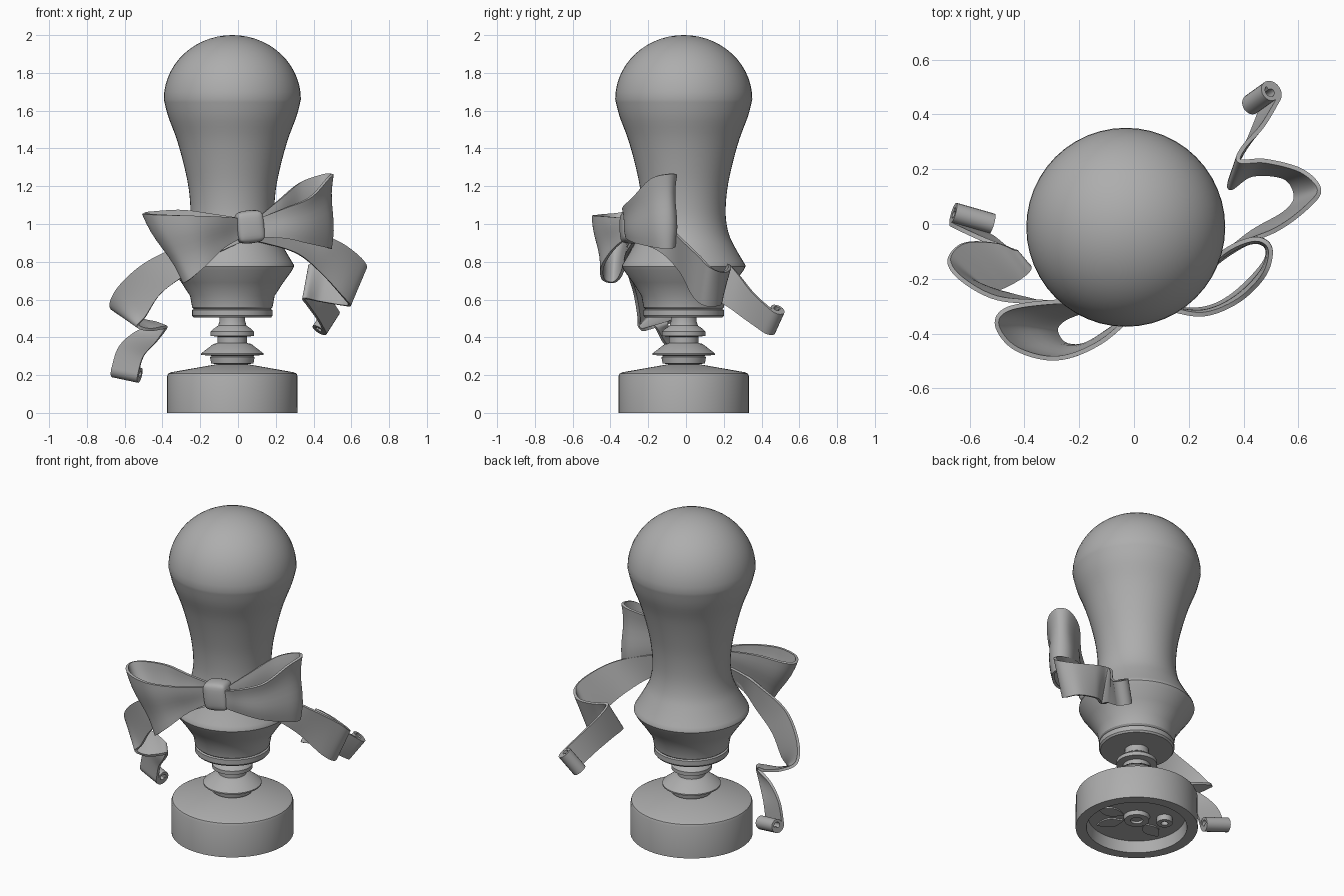
import bpy
import bmesh
import math
from mathutils import Vector

CX, CY = -0.03, -0.012   # axis of the turned parts

grey = bpy.data.materials.new("plain_grey")
grey.diffuse_color = (0.42, 0.42, 0.42, 1)


def finish(name, bm, angle=35, solid=0, subsurf=0):
    bmesh.ops.recalc_face_normals(bm, faces=bm.faces[:])
    me = bpy.data.meshes.new(name)
    bm.to_mesh(me)
    bm.free()
    me.materials.append(grey)
    ob = bpy.data.objects.new(name, me)
    bpy.context.collection.objects.link(ob)
    bpy.ops.object.select_all(action='DESELECT')
    ob.select_set(True)
    bpy.context.view_layer.objects.active = ob
    if solid:
        m = ob.modifiers.new("thickness", 'SOLIDIFY')
        m.thickness = solid
        m.offset = 0
        bpy.ops.object.modifier_apply(modifier=m.name)
    if subsurf:
        m = ob.modifiers.new("smooth", 'SUBSURF')
        m.levels = subsurf
        bpy.ops.object.modifier_apply(modifier=m.name)
    bpy.ops.object.shade_smooth_by_angle(angle=math.radians(angle))
    return ob


def spline(pts, steps):
    """Smooth curve through the points."""
    out = []
    for i in range(len(pts) - 1):
        p0, p1 = pts[max(i - 1, 0)], pts[i]
        p2, p3 = pts[i + 1], pts[min(i + 2, len(pts) - 1)]
        for k in range(steps):
            t = k / steps
            out.append(0.5 * (2 * p1 + (p2 - p0) * t
                              + (2 * p0 - 5 * p1 + 4 * p2 - p3) * t * t
                              + (3 * p1 - p0 - 3 * p2 + p3) * t ** 3))
    return out + [pts[-1]]


def lathe(name, profile, cx=CX, cy=CY, n=48, angle=28):
    """Turn (radius, height) points about a vertical axis."""
    bm = bmesh.new()
    rings = []
    for r, z in profile:
        if r < 1e-4:
            rings.append([bm.verts.new((cx, cy, z))] * n)
        else:
            rings.append([bm.verts.new((cx + r * math.cos(2 * math.pi * i / n),
                                        cy + r * math.sin(2 * math.pi * i / n), z))
                          for i in range(n)])
    for a, b in zip(rings, rings[1:]):
        for i in range(n):
            j = (i + 1) % n
            quad = list(dict.fromkeys((a[i], a[j], b[j], b[i])))
            if len(quad) > 2:
                bm.faces.new(quad)
    return finish(name, bm, angle)


def ribbon(name, rows, curl=None, pleat=0.0, cols=8):
    """Band lofted between two edges; curl is the side its end rolls towards."""
    top = [Vector(r[:3]) for r in rows]
    low = [Vector(r[3:]) for r in rows]
    top, low = spline(top, 8), spline(low, 8)
    if curl:
        half = (top[-1] - low[-1]) / 2
        mid = (top[-1] + low[-1]) / 2
        axis = half.normalized()
        t = mid - (top[-3] + low[-3]) / 2
        t = (t - axis * t.dot(axis)).normalized()
        n = axis.cross(t)
        if n.dot(Vector(curl)) < 0:
            n = -n
        centre = mid + n * 0.04
        for k in range(1, 29):
            a = k / 28 * 2.9 * math.pi
            r = 0.04 - 0.022 * k / 28
            p = centre - n * r * math.cos(a) + t * r * math.sin(a)
            top.append(p + half)
            low.append(p - half)
    bm = bmesh.new()
    grid = []
    count = len(top)
    for i, (a, b) in enumerate(zip(top, low)):
        fade = math.sin(math.pi * i / (count - 1)) if pleat else 0
        tangent = top[min(i + 1, count - 1)] - top[max(i - 1, 0)]
        n = (a - b).cross(tangent).normalized()
        grid.append([bm.verts.new(a.lerp(b, j / cols)
                     + n * pleat * fade * math.sin(2 * math.pi * j / cols))
                     for j in range(cols + 1)])
    for a, b in zip(grid, grid[1:]):
        for j in range(cols):
            bm.faces.new((a[j], a[j + 1], b[j + 1], b[j]))
    return finish(name, bm, 50, solid=0.016)


# padded body: foot, flared hips, waist and domed top
shoulders = [Vector(p) for p in (
    (0.325, 0.785), (0.275, 0.87), (0.238, 0.95), (0.222, 1.05), (0.23, 1.18),
    (0.256, 1.31), (0.295, 1.45), (0.34, 1.57), (0.363, 1.66))]
body = [(0, 0.505), (0.205, 0.505), (0.213, 0.515), (0.213, 0.545), (0.203, 0.55),
        (0.213, 0.56), (0.224, 0.62), (0.27, 0.69), (0.317, 0.755), (0.327, 0.775)]
body += [tuple(p) for p in spline(shoulders, 4)]
body += [(0.363 * math.cos(a), 1.66 + 0.34 * math.sin(a))
         for a in (math.pi / 2 * k / 14 for k in range(1, 15))]
lathe("padded_body", body)

# turned spindle
lathe("spindle", [(0, 0.51), (0.068, 0.51), (0.068, 0.485), (0.075, 0.462), (0.1, 0.445),
                  (0.115, 0.43), (0.115, 0.408), (0.078, 0.403), (0.078, 0.37), (0.1, 0.365),
                  (0.165, 0.315), (0.165, 0.307), (0.108, 0.302), (0.118, 0.295),
                  (0.112, 0.262), (0.08, 0.257), (0.08, 0.23), (0, 0.23)])

# round base with recessed underside
lathe("base", [(0, 0.258), (0.085, 0.257), (0.325, 0.215), (0.34, 0.208), (0.345, 0.195),
               (0.346, 0.0), (0.285, 0.0), (0.275, 0.07), (0, 0.07)])
lathe("centre_boss", [(0, 0.07), (0.075, 0.07), (0.07, 0.045), (0.035, 0.045),
                      (0.035, 0.06), (0, 0.06)], n=32)
lathe("small_boss", [(0, 0.07), (0.045, 0.07), (0.045, 0.035), (0.02, 0.035),
                     (0.02, 0.06), (0, 0.06)], CX - 0.13, CY + 0.09, n=24)

# thin leaf plates under the base
for k, ang in enumerate((-60, -15, 200)):
    a = math.radians(ang)
    u, v = Vector((math.cos(a), math.sin(a), 0)), Vector((-math.sin(a), math.cos(a), 0))
    start = Vector((CX, CY, 0.064)) + u * 0.08
    side = [(s / 10 * 0.16, 0.045 * math.sin(math.pi * s / 10)) for s in range(11)]
    outline = side + [(d, -w) for d, w in side[-2:0:-1]]
    bm = bmesh.new()
    bm.faces.new([bm.verts.new(start + u * d + v * w) for d, w in outline])
    finish("leaf_plate_%d" % (k + 1), bm, 30, solid=0.008)

# bow loops
ribbon("bow_loop_right", [
    (0.11, -0.305, 1.03, 0.11, -0.305, 0.93), (0.25, -0.33, 1.085, 0.25, -0.31, 0.925),
    (0.38, -0.28, 1.14, 0.36, -0.26, 0.90), (0.475, -0.185, 1.24, 0.47, -0.15, 0.875),
    (0.497, -0.09, 1.265, 0.485, -0.085, 0.87), (0.44, -0.055, 1.26, 0.43, -0.065, 0.89),
    (0.33, -0.10, 1.22, 0.33, -0.12, 0.93), (0.22, -0.21, 1.13, 0.22, -0.21, 0.95),
    (0.10, -0.27, 1.03, 0.10, -0.27, 0.94)], pleat=0.008)
ribbon("bow_loop_left", [
    (0.02, -0.305, 1.03, 0.02, -0.305, 0.93), (-0.12, -0.43, 1.04, -0.08, -0.38, 0.87),
    (-0.28, -0.49, 1.045, -0.17, -0.44, 0.78), (-0.43, -0.455, 1.05, -0.25, -0.44, 0.71),
    (-0.50, -0.37, 1.055, -0.285, -0.39, 0.69), (-0.46, -0.31, 1.065, -0.26, -0.35, 0.72),
    (-0.30, -0.285, 1.075, -0.19, -0.32, 0.80), (-0.14, -0.285, 1.055, -0.10, -0.30, 0.89),
    (0.02, -0.27, 1.03, 0.02, -0.27, 0.94)], pleat=0.008)

# trailing tails with rolled ends
ribbon("tail_right", [
    (0.09, -0.265, 0.99, 0.09, -0.27, 0.91), (0.33, -0.10, 0.98, 0.30, -0.13, 0.85),
    (0.52, -0.02, 0.915, 0.43, -0.03, 0.75), (0.64, 0.07, 0.83, 0.55, 0.04, 0.62),
    (0.675, 0.13, 0.77, 0.59, 0.10, 0.57), (0.61, 0.195, 0.745, 0.55, 0.17, 0.57),
    (0.48, 0.23, 0.765, 0.43, 0.18, 0.59), (0.385, 0.23, 0.785, 0.35, 0.13, 0.605),
    (0.40, 0.28, 0.73, 0.37, 0.21, 0.57), (0.47, 0.36, 0.63, 0.42, 0.31, 0.50),
    (0.53, 0.46, 0.54, 0.46, 0.41, 0.43)], curl=(0, 0, 1))
ribbon("tail_left", [
    (0.03, -0.265, 0.98, 0.03, -0.27, 0.91), (-0.18, -0.29, 0.93, -0.16, -0.32, 0.82),
    (-0.32, -0.285, 0.88, -0.28, -0.30, 0.73), (-0.50, -0.27, 0.79, -0.41, -0.27, 0.63),
    (-0.63, -0.20, 0.67, -0.49, -0.25, 0.51), (-0.675, -0.13, 0.57, -0.53, -0.25, 0.46),
    (-0.62, -0.07, 0.53, -0.47, -0.23, 0.44), (-0.50, -0.07, 0.49, -0.40, -0.19, 0.45),
    (-0.43, -0.10, 0.47, -0.38, -0.16, 0.45), (-0.54, -0.06, 0.43, -0.43, -0.12, 0.38),
    (-0.63, -0.02, 0.35, -0.50, -0.06, 0.30), (-0.67, 0.0, 0.23, -0.53, -0.04, 0.20)],
    curl=(0.2, 1, 0.2))

# knot in the middle of the bow
bm = bmesh.new()
bmesh.ops.create_cube(bm, size=1)
bmesh.ops.bevel(bm, geom=bm.edges[:], offset=0.16, segments=1, affect='EDGES')
for v in bm.verts:
    v.co.x *= 0.165 * (1 - 0.12 * (1 - abs(v.co.z) * 2))
    v.co.y *= 0.13
    v.co.z *= 0.18
knot = finish("bow_knot", bm, 60, subsurf=2)
knot.location = (0.062, -0.285, 0.985)
knot.rotation_euler = (0, math.radians(-6), math.radians(10))
